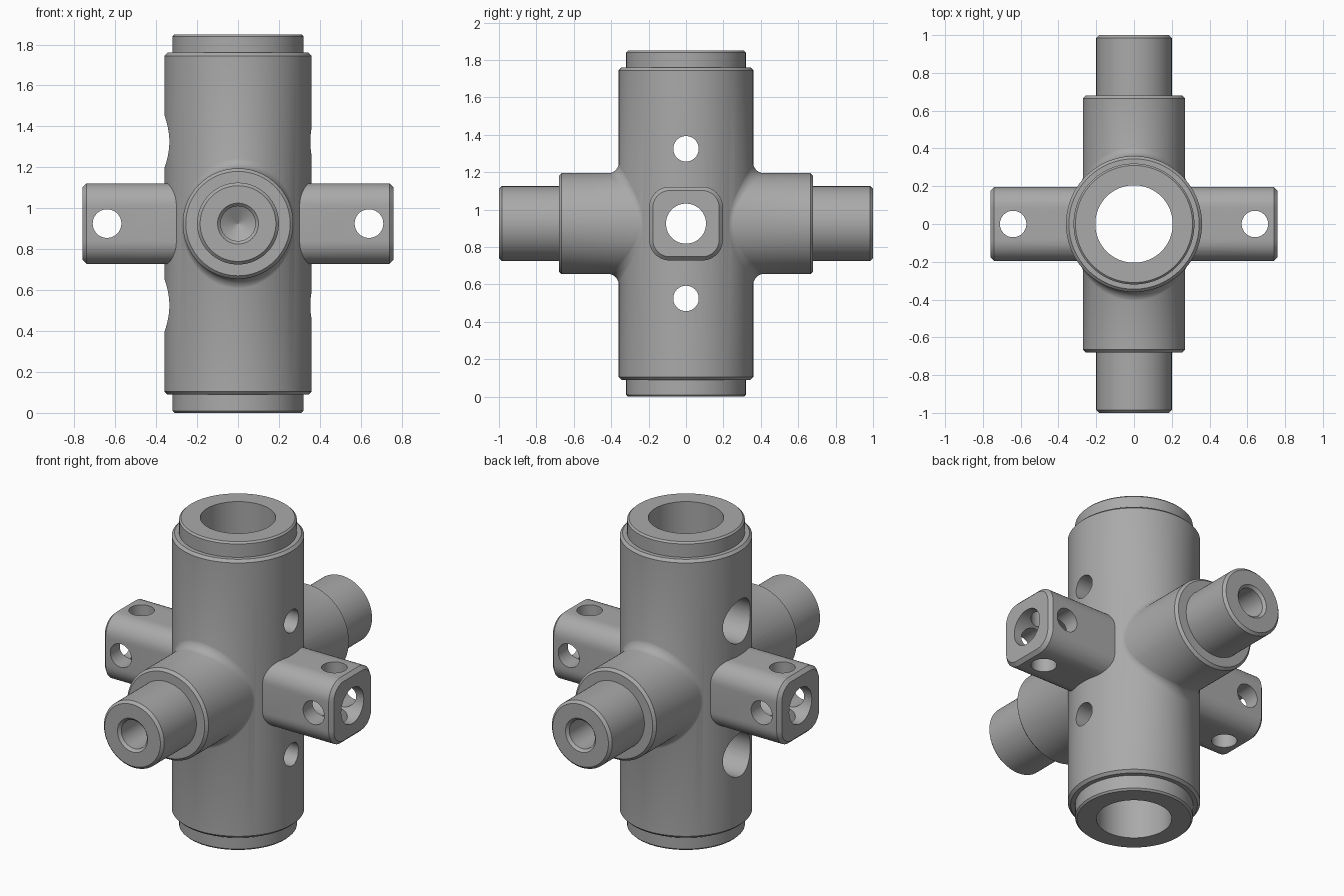
import bpy, bmesh, math
from mathutils import Matrix, Vector

if "Cube" in bpy.data.objects:
    bpy.data.objects.remove(bpy.data.objects["Cube"])

CZ = 0.925          # height of the crossing axes
SEG = 96
steel = bpy.data.materials.new("grey steel")
steel.diffuse_color = (0.4, 0.4, 0.4, 1)
steel.use_nodes = True
steel.node_tree.nodes["Principled BSDF"].inputs["Base Color"].default_value = steel.diffuse_color

TO_X = Matrix.Rotation(math.pi / 2, 4, 'Y')
TO_FRONT = Matrix.Rotation(math.pi / 2, 4, 'X')     # local z -> -y
TO_BACK = Matrix.Rotation(-math.pi / 2, 4, 'X')     # local z -> +y
UP = Matrix.Identity(4)


def make(name, bm, matrix=UP):
    bm.transform(matrix)
    bmesh.ops.recalc_face_normals(bm, faces=bm.faces[:])
    mesh = bpy.data.meshes.new(name)
    bm.to_mesh(mesh)
    bm.free()
    mesh.materials.append(steel)
    ob = bpy.data.objects.new(name, mesh)
    bpy.context.collection.objects.link(ob)
    return ob


def skin(bm, loops, closed=False):
    """Bridge successive vertex loops with quads, optionally as a ring."""
    n = len(loops[0])
    pairs = list(zip(loops, loops[1:]))
    if closed:
        pairs.append((loops[-1], loops[0]))
    for a, b in pairs:
        for i in range(n):
            j = (i + 1) % n
            bm.faces.new((a[i], a[j], b[j], b[i]))
    if not closed:
        bm.faces.new(loops[0])
        bm.faces.new(loops[-1])


def lathe(name, profile, matrix=UP, seg=SEG):
    """Solid of revolution from (radius, height) pairs about local z."""
    bm = bmesh.new()
    loops = []
    for r, h in profile:
        loops.append([bm.verts.new((r * math.cos(2 * math.pi * i / seg),
                                    r * math.sin(2 * math.pi * i / seg), h))
                      for i in range(seg)])
    skin(bm, loops)
    return make(name, bm, matrix)


def hole(name, r, a, b, at, matrix, seg=48):
    return lathe(name, [(r, a), (r, b)], Matrix.Translation(at) @ matrix, seg)


def arm_bar(half, corner, length, bevel):
    """Rounded square bar lying along x, with bevelled ends."""
    bm = bmesh.new()
    loops = []
    for x, inset in ((-length, bevel), (bevel - length, 0),
                     (length - bevel, 0), (length, bevel)):
        loop = []
        for q in range(4):
            for k in range(11):
                t = math.pi / 2 * (q + k / 10)
                sy = 1 if q in (0, 3) else -1
                sz = 1 if q in (0, 1) else -1
                c, r = half - corner, corner - inset
                loop.append(bm.verts.new((x, sy * c + r * math.cos(t),
                                          CZ + sz * c + r * math.sin(t))))
        loops.append(loop)
    skin(bm, loops)
    return make("arm_bar", bm)


def fillet(name, side, R=0.36, r=0.27, f=0.06, steps=8):
    """Rolling-ball blend between the column and a trunnion."""
    bm = bmesh.new()
    loops = [[] for _ in range(steps + 2)]
    for i in range(SEG):
        t = 2 * math.pi * (i + 0.5) / SEG
        ct, st = math.cos(t), math.sin(t)
        x = (r + f) * ct
        ball = Vector((x, math.sqrt((R + f) ** 2 - x * x), (r + f) * st))
        d0 = Vector((-ct, 0, -st))
        d1 = Vector((-ball.x, -ball.y, 0)).normalized()
        for k in range(steps + 1):
            d = d0.slerp(d1, k / steps)
            loops[k].append(bm.verts.new(ball + d * (f + 0.0015)))
        root = Vector((r * 0.92 * ct, 0, r * 0.92 * st))
        root.y = math.sqrt(R * R - root.x ** 2) * 0.92
        loops[-1].append(bm.verts.new(root))
    skin(bm, loops, closed=True)
    return make(name, bm, Matrix.Translation((0, 0, CZ)) @ Matrix.Diagonal((1, side, 1, 1)))


# Main column with stepped, chamfered ends
body = lathe("cross_housing", [
    (0.31, 0), (0.32, 0.01), (0.32, 0.09), (0.345, 0.09), (0.36, 0.105),
    (0.36, 1.745), (0.345, 1.76), (0.32, 1.76), (0.32, 1.84), (0.31, 1.85)])

adds, cuts = [arm_bar(0.197, 0.11, 0.76, 0.02)], []

# Stepped trunnions front and back, each with a blind drilled hole
for label, side, turn in (("front", -1, TO_FRONT), ("back", 1, TO_BACK)):
    place = Matrix.Translation((0, 0, CZ)) @ turn
    adds.append(lathe(label + "_trunnion", [
        (0.27, 0.2), (0.27, 0.665), (0.255, 0.68), (0.2, 0.68),
        (0.2, 0.985), (0.185, 1.0)], place))
    adds.append(fillet(label + "_fillet", side))
    cuts.append(lathe(label + "_drill", [
        (0.002, 0.55), (0.085, 0.6), (0.085, 0.985), (0.1, 1.0), (0.1, 1.1)], place, 48))

# Bores along the column and through both arms
cuts.append(lathe("column_bore", [(0.205, -0.1), (0.205, 1.95)], UP, 72))
cuts.append(hole("arm_bore", 0.107, -1, 1, (0, 0, CZ), TO_X))

# Crossing pin holes near the arm ends
for s in (-1, 1):
    cuts.append(hole("pin_hole_y", 0.07, -0.4, 0.4, (s * 0.64, 0, CZ), TO_FRONT))
    cuts.append(hole("pin_hole_z", 0.07, -0.4, 0.4, (s * 0.64, 0, CZ), UP))

# Side ports in the column: small on the right, large on the left
for z in (CZ - 0.4, CZ + 0.4):
    cuts.append(hole("small_port", 0.068, 0.1, 0.6, (0, 0, z), TO_X))
    cuts.append(hole("large_port", 0.13, -0.6, -0.1, (0, 0, z), TO_X))

bpy.context.view_layer.objects.active = body
body.select_set(True)
for tools, op in ((adds, 'UNION'), (cuts, 'DIFFERENCE')):
    for tool in tools:
        mod = body.modifiers.new(tool.name, 'BOOLEAN')
        mod.operation, mod.solver, mod.object = op, 'EXACT', tool
        bpy.ops.object.modifier_apply(modifier=mod.name)
        tool.hide_render = True
        bpy.data.objects.remove(tool)

bpy.ops.object.shade_smooth_by_angle(angle=math.radians(30))
